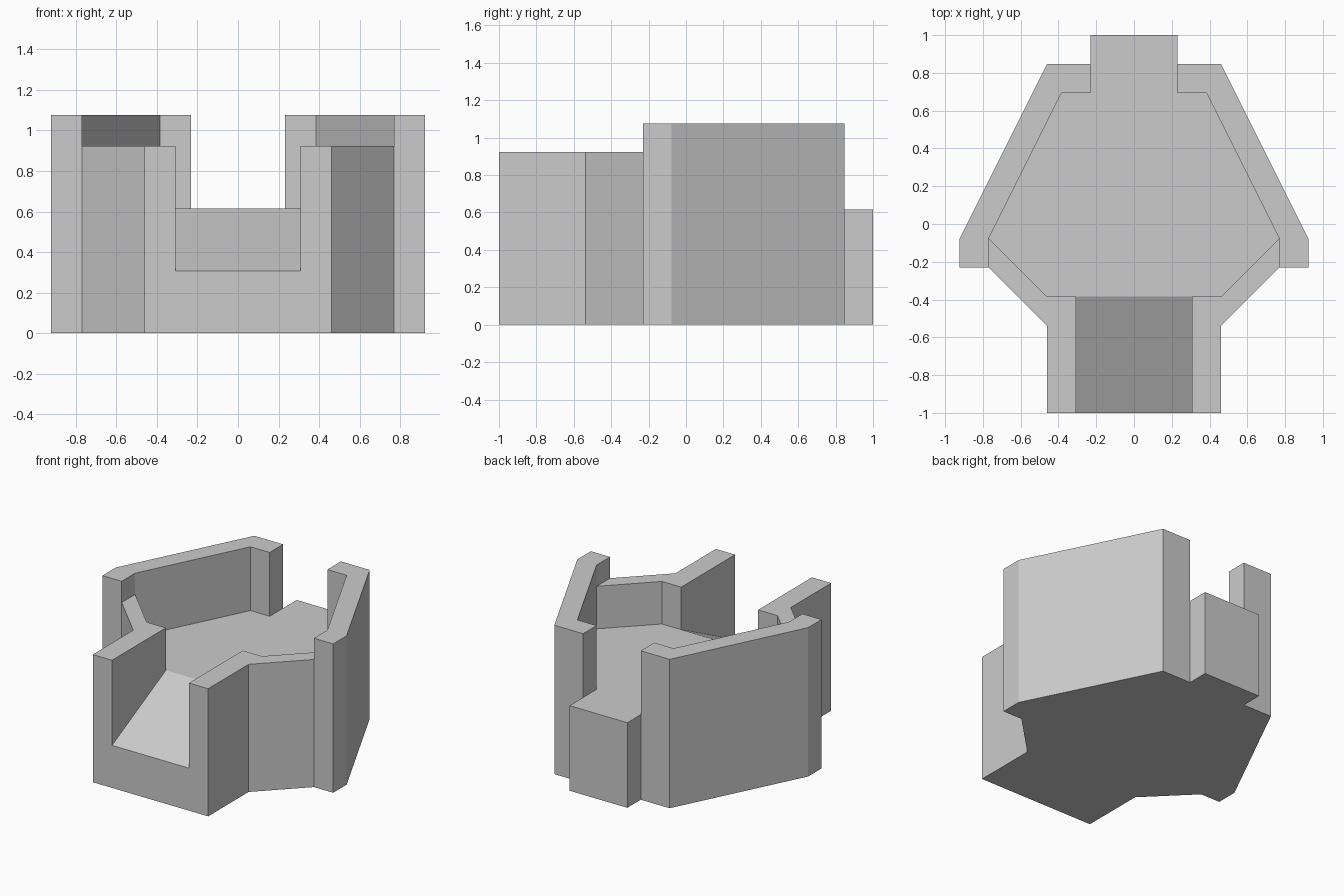
import bpy
import bmesh
from mathutils import Vector

cube = bpy.data.objects.get("Cube")
if cube:
    bpy.data.objects.remove(cube, do_unlink=True)

U = 1 / 13  # grid step: the model is 26 steps long

grey = bpy.data.materials.new("stone grey")
grey.use_nodes = True
colour = (0.6, 0.6, 0.6, 1)
grey.diffuse_color = colour
grey.node_tree.nodes["Principled BSDF"].inputs["Base Color"].default_value = colour


def prism(name, outline, offset, mirror=False):
    """Extrude a flat outline (3D points in grid steps) along an offset."""
    bm = bmesh.new()
    face = bm.faces.new([bm.verts.new(Vector(p) * U) for p in outline])
    result = bmesh.ops.extrude_face_region(bm, geom=[face], use_keep_orig=True)
    moved = [v for v in result["geom"] if isinstance(v, bmesh.types.BMVert)]
    bmesh.ops.translate(bm, verts=moved, vec=Vector(offset) * U)
    bmesh.ops.recalc_face_normals(bm, faces=bm.faces)
    mesh = bpy.data.meshes.new(name)
    bm.to_mesh(mesh)
    bm.free()
    mesh.materials.append(grey)
    obj = bpy.data.objects.new(name, mesh)
    bpy.context.collection.objects.link(obj)
    if mirror:
        mod = obj.modifiers.new("Mirror", "MIRROR")
        mod.use_mirror_merge = False
    return obj


def plan(points):
    return [(x, y, 0) for x, y in points]


# Raised floor with the rear tongue
half = [(4, -5), (6, -5), (10, -1), (5, 9), (3, 9), (3, 13)]
floor = half + [(-x, y) for x, y in reversed(half)]
prism("floor", plan(floor), (0, 0, 8))

# Sloping entrance ramp
ramp = [(-13, 0), (-5, 0), (-5, 8), (-13, 4)]
prism("entrance_ramp", [(-4, y, z) for y, z in ramp], (8, 0, 0))

# Low walls beside the ramp
low = [(4, -13), (6, -13), (6, -7), (10, -3), (10, -1), (6, -5), (4, -5)]
prism("front_walls", plan(low), (0, 0, 12), mirror=True)

# Tall walls around the sides and rear corners
tall = [(10, -3), (12, -3), (12, -1), (6, 11), (3, 11), (3, 9), (5, 9), (10, -1)]
prism("side_walls", plan(tall), (0, 0, 14), mirror=True)
